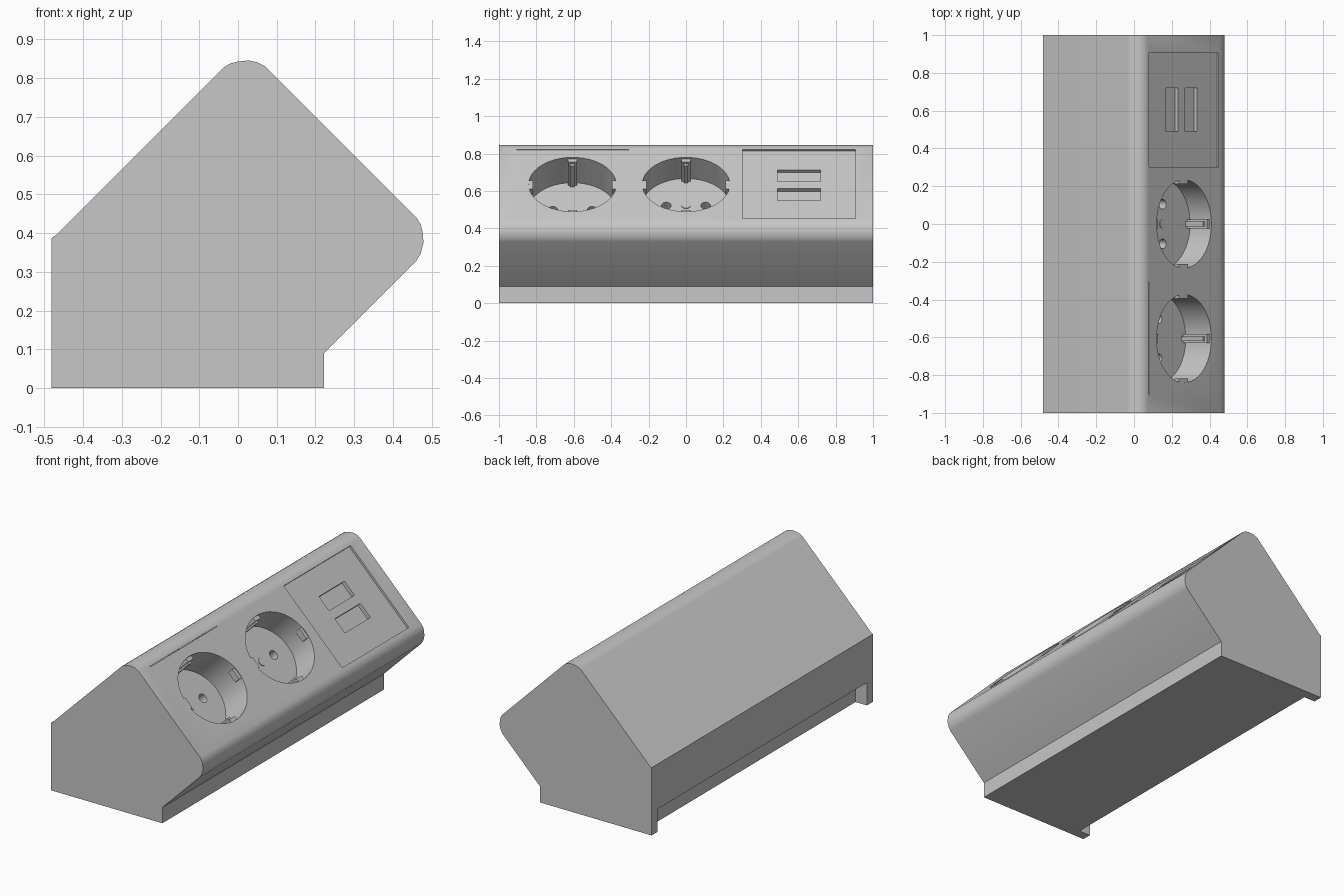
import bpy, bmesh
from math import pi, sqrt
from mathutils import Matrix, Vector

old = bpy.data.objects.get("Cube")
if old:
    bpy.data.objects.remove(old, do_unlink=True)


def make_material(name, rgb):
    mat = bpy.data.materials.new(name)
    mat.use_nodes = True
    mat.diffuse_color = (*rgb, 1)
    mat.node_tree.nodes["Principled BSDF"].inputs["Base Color"].default_value = (*rgb, 1)
    return mat


grey = make_material("light grey", (0.57, 0.57, 0.57))

# Sloped panel frame: local x runs down the slope, y along the body, z outwards
r = sqrt(0.5)
PANEL = Matrix(((r, 0, r, 0.265), (0, 1, 0, 0), (-r, 0, r, 0.635), (0, 0, 0, 1)))


def finish(name, bm):
    bmesh.ops.recalc_face_normals(bm, faces=bm.faces)
    mesh = bpy.data.meshes.new(name)
    bm.to_mesh(mesh)
    bm.free()
    mesh.materials.append(grey)
    obj = bpy.data.objects.new(name, mesh)
    bpy.context.collection.objects.link(obj)
    return obj


def box(name, lo, hi, frame=Matrix()):
    lo, hi = Vector(lo), Vector(hi)
    bm = bmesh.new()
    bmesh.ops.create_cube(bm, size=1, matrix=frame @ Matrix.Translation((lo + hi) / 2)
                          @ Matrix.Diagonal((*(hi - lo), 1)))
    return finish(name, bm)


def cylinder(name, centre, rx, ry, z0, z1, sides=48):
    bm = bmesh.new()
    place = PANEL @ Matrix.Translation((*centre, (z0 + z1) / 2))
    bmesh.ops.create_cone(bm, cap_ends=True, segments=sides, radius1=1, radius2=1, depth=1,
                          matrix=place @ Matrix.Diagonal((rx, ry, z1 - z0, 1)))
    return finish(name, bm)


def cut(target, cutter):
    mod = target.modifiers.new("cut", "BOOLEAN")
    mod.operation = "DIFFERENCE"
    mod.solver = "EXACT"
    mod.object = cutter
    bpy.context.view_layer.objects.active = target
    bpy.ops.object.modifier_apply(modifier=mod.name)
    bpy.data.objects.remove(cutter, do_unlink=True)


# Body: extruded cross-section with two rounded corners
profile = [(-.482, 0), (.222, 0), (.222, .09), (.46, .328), (.472, .347), (.479, .375),
           (.477, .402), (.472, .422), (.462, .438), (.068, .832), (.05, .841), (.028, .846),
           (.0, .843), (-.02, .838), (-.035, .829), (-.47, .395), (-.482, .387)]
bm = bmesh.new()
face = bm.faces.new([bm.verts.new((x, -1, z)) for x, z in profile])
ext = bmesh.ops.extrude_face_region(bm, geom=[face])
bmesh.ops.translate(bm, vec=(0, 2, 0),
                    verts=[v for v in ext["geom"] if isinstance(v, bmesh.types.BMVert)])
body = finish("body", bm)

# Cable notch along the bottom of the rear wall
cut(body, box("notch_cutter", (-.6, -.946, -.1), (-.41, .946, .13)))

# Shallow recess for the charger panel, with two ports
cut(body, box("recess_cutter", (-.264, .302, -.012), (.258, .905, .1), PANEL))
for u in (-.078, .064):
    cut(body, box("port_cutter", (u - .045, .49, -.034), (u + .045, .72, .1), PANEL))

# Fine seam beside the sockets
cut(body, box("seam_cutter", (-.266, -.905, -.006), (-.262, -.305, .1), PANEL))

# Sockets: well, contact holes, earth clips and side keys
RU, RV = .205, .234
for number, (y, depth) in enumerate(((-.607, .192), (0, .16)), 1):
    cut(body, cylinder("well_cutter", (0, y), RU, RV, -depth, .1))
    for side in (-1, 1):
        cut(body, cylinder("pin_cutter", (0, y + side * .105), .026, .026,
                           -depth - .06, -depth + .02, 20))
        edge = sorted((side * (RU - .022), side * (RU + .01)))
        box(f"socket_{number}_earth_clip", (edge[0], y - .024, -depth - .01),
            (edge[1], y + .024, -.012), PANEL)
        inner = sorted((side * (RU - .034), side * (RU - .02)))
        box(f"socket_{number}_clip_spring", (inner[0], y - .012, -depth - .01),
            (inner[1], y + .012, -.03), PANEL)
        edge = sorted((side * (RV - .022), side * (RV + .01)))
        box(f"socket_{number}_side_key", (-.032, y + edge[0], -.04),
            (.032, y + edge[1], -.004), PANEL)
    cylinder(f"socket_{number}_screw", (0, y), .024, .024, -depth - .01, -depth + .004, 20)

# Smooth the rounded corners and well walls
bpy.ops.object.select_all(action="DESELECT")
body.select_set(True)
bpy.context.view_layer.objects.active = body
bpy.ops.object.shade_smooth_by_angle(angle=pi / 7)
